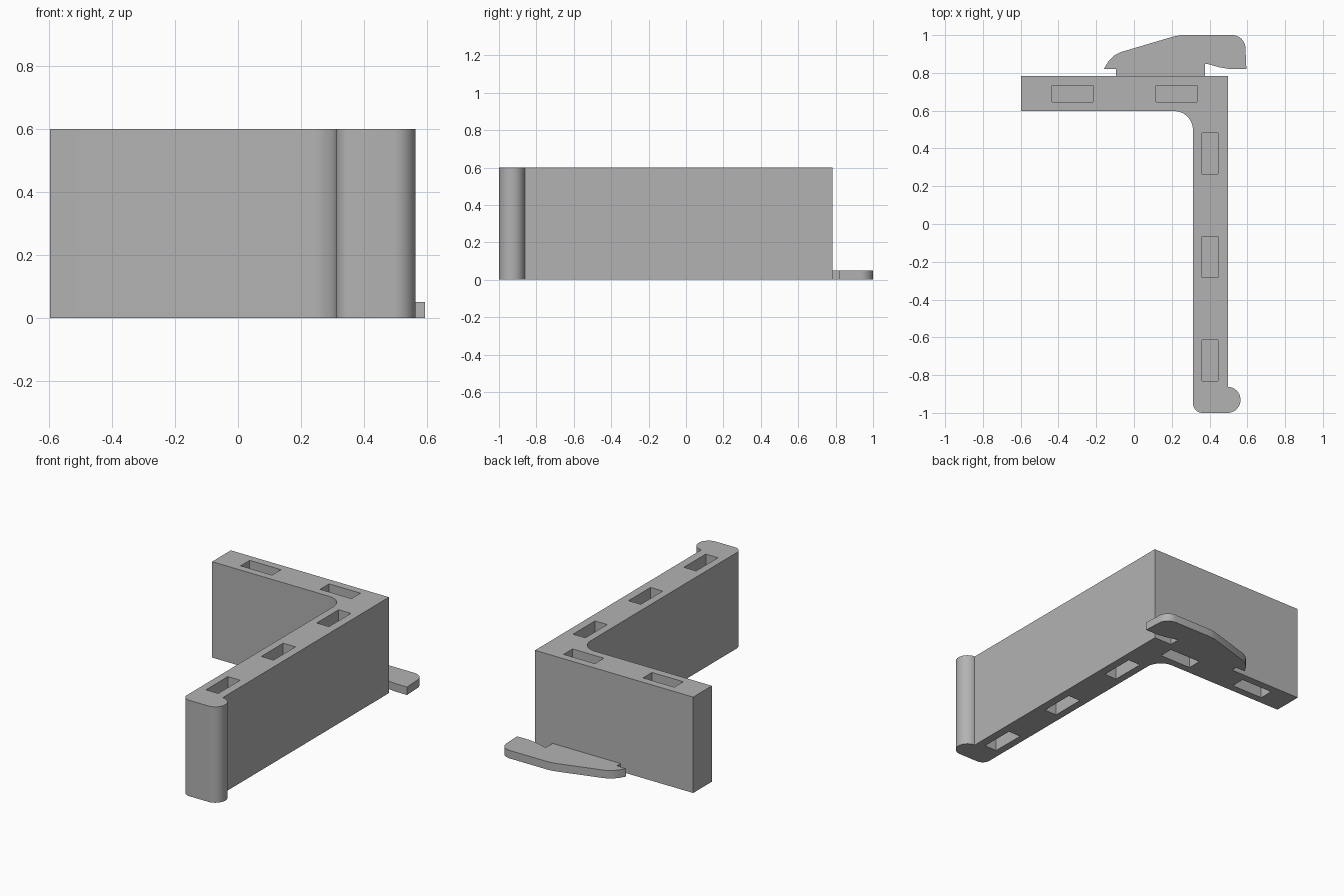
import bpy, bmesh, math

cube = bpy.data.objects.get("Cube")
if cube:
    bpy.data.objects.remove(cube, do_unlink=True)

grey = bpy.data.materials.new("plain grey")
grey.use_nodes = True
grey.diffuse_color = (0.45, 0.45, 0.45, 1)
grey.node_tree.nodes["Principled BSDF"].inputs["Base Color"].default_value = grey.diffuse_color


def arc(cx, cy, r, start, end, steps=12):
    angles = [math.radians(start + (end - start) * i / steps) for i in range(steps + 1)]
    return [(cx + r * math.cos(a), cy + r * math.sin(a)) for a in angles]


def extrude(name, outline, z0, z1):
    bm = bmesh.new()
    face = bm.faces.new([bm.verts.new((x, y, z0)) for x, y in outline])
    top = bmesh.ops.extrude_face_region(bm, geom=[face])["geom"]
    bmesh.ops.translate(bm, vec=(0, 0, z1 - z0),
                        verts=[g for g in top if isinstance(g, bmesh.types.BMVert)])
    bmesh.ops.recalc_face_normals(bm, faces=bm.faces)
    mesh = bpy.data.meshes.new(name)
    bm.to_mesh(mesh)
    bm.free()
    mesh.materials.append(grey)
    obj = bpy.data.objects.new(name, mesh)
    bpy.context.collection.objects.link(obj)
    return obj


def activate(obj):
    bpy.ops.object.select_all(action="DESELECT")
    obj.select_set(True)
    bpy.context.view_layer.objects.active = obj


# L-shaped wall with a filleted inner corner and a rounded bead at the front
H = 0.6
wall_outline = [(-0.598, 0.783), (-0.598, 0.598)]
wall_outline += arc(0.212, 0.498, 0.1, 90, 0)
wall_outline += arc(0.362, -0.95, 0.05, 180, 270, 8)
wall_outline += arc(0.495, -0.931, 0.069, -90, 88, 20)
wall_outline += [(0.497, 0.783)]
wall = extrude("corner_wall", wall_outline, 0, H)

# Rectangular pockets sunk into both end faces of the wall
DEPTH = 0.2
slots = [(x, 0.69, 0.217, 0.089) for x in (-0.325, 0.225)]
slots += [(0.402, y, 0.085, 0.217) for y in (0.373, -0.175, -0.722)]
bm = bmesh.new()
for x, y, w, d in slots:
    for z in (0, H):
        made = bmesh.ops.create_cube(bm, size=1)["verts"]
        bmesh.ops.scale(bm, vec=(w, d, 2 * DEPTH), verts=made)
        bmesh.ops.translate(bm, vec=(x, y, z), verts=made)
cutter_mesh = bpy.data.meshes.new("pocket_cutters")
bm.to_mesh(cutter_mesh)
bm.free()
cutter_mesh.materials.append(grey)
cutter = bpy.data.objects.new("pocket_cutters", cutter_mesh)
bpy.context.collection.objects.link(cutter)
cutter.hide_render = True

activate(wall)
mod = wall.modifiers.new("pockets", "BOOLEAN")
mod.operation = "DIFFERENCE"
mod.solver = "EXACT"
mod.object = cutter
bpy.ops.object.modifier_apply(modifier=mod.name)
bpy.data.objects.remove(cutter, do_unlink=True)

# Thin hooked plate behind the wall
plate_outline = [(0.375, 0.783), (0.375, 0.847), (0.39, 0.847), (0.45, 0.83),
                 (0.51, 0.82), (0.595, 0.82)]
plate_outline += arc(0.52, 0.93, 0.07, 0, 90, 10)
plate_outline += [(0.25, 1.0), (0.22, 0.995), (0.19, 0.987), (-0.07, 0.91),
                  (-0.105, 0.892), (-0.135, 0.862), (-0.16, 0.82),
                  (-0.095, 0.82), (-0.095, 0.783)]
plate = extrude("hook_plate", plate_outline, 0, 0.05)

for obj in (wall, plate):
    activate(obj)
    bpy.ops.object.shade_smooth_by_angle(angle=math.radians(25))
